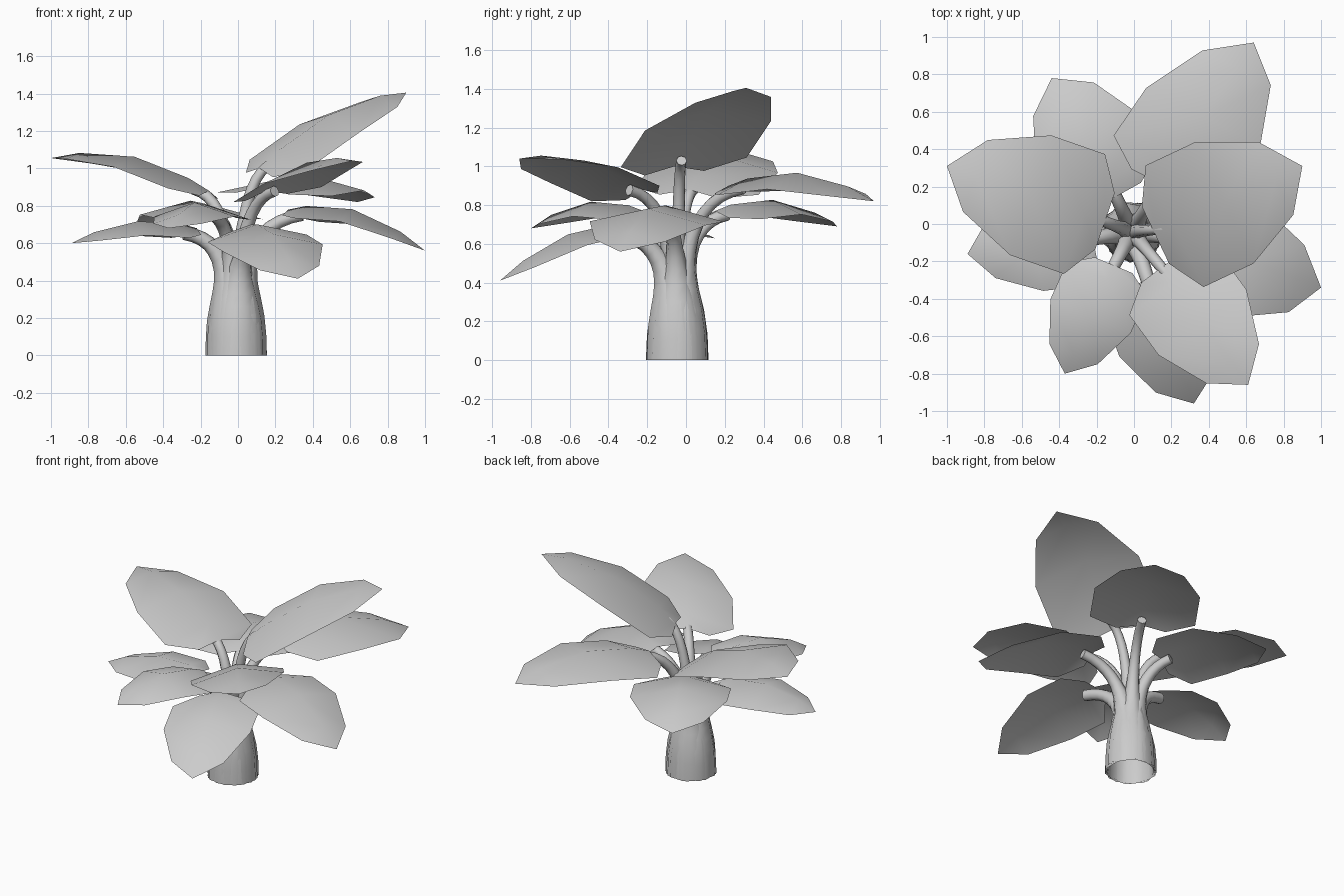
import bpy, bmesh, math
from mathutils import Vector

if "Cube" in bpy.data.objects:
    bpy.data.objects.remove(bpy.data.objects["Cube"])

ROWS = [(0, .47), (.13, 1), (.47, 1), (.82, .6), (1, 0)]   # leaf: position along, half width
SHEATH = [(0, .16), (.1, .157), (.2, .146), (.3, .12), (.4, .083), (.5, .055),
          (.6, .04), (.75, .032), (1, .027), (2, .025)]    # stem: height, radius
CENTRE = Vector((-.01, -.043, 0))


def finish(name, bm):
    me = bpy.data.meshes.new(name)
    bm.to_mesh(me)
    bm.free()
    ob = bpy.data.objects.new(name, me)
    bpy.context.collection.objects.link(ob)
    bpy.ops.object.select_all(action='DESELECT')
    bpy.context.view_layer.objects.active = ob
    ob.select_set(True)
    bpy.ops.object.shade_smooth_by_angle(angle=math.radians(60))


def midrib(base, tip, arch, t):
    return base.lerp(tip, t) + Vector((0, 0, 4 * arch * t * (1 - t)))


# Arched, slightly folded leaf blade
def make_leaf(name, base, tip, side, arch):
    bm = bmesh.new()
    rows = []
    for t, w in ROWS:
        p = midrib(base, tip, arch, t)
        if w == 0:
            rows.append([bm.verts.new(p)] * 3)
            continue
        drop = Vector((0, 0, .075 * w))
        rows.append([bm.verts.new(p - side * w - drop), bm.verts.new(p),
                     bm.verts.new(p + side * w - drop)])
    for a, b in zip(rows, rows[1:]):
        for i in (0, 1):
            ring = [a[i], a[i + 1], b[i + 1]] + ([b[i]] if b[i] != b[i + 1] else [])
            bm.faces.new(ring)
    bm.normal_update()
    for f in bm.faces:
        if f.normal.z < 0:
            f.normal_flip()
    finish(name, bm)


def radius_at(z):
    for (z0, r0), (z1, r1) in zip(SHEATH, SHEATH[1:]):
        if z <= z1:
            return r0 + (r1 - r0) * max(0, z - z0) / (z1 - z0)
    return SHEATH[-1][1]


# Tapered stem: wide overlapping sheath at the foot, bending out to its leaf
def make_stem(name, end, steps=12, sides=8):
    off = Vector((end.x, end.y, 0)) - CENTRE
    d = off.normalized()
    p0 = CENTRE + d * .006
    p1 = p0 + Vector((0, 0, end.z * .65))
    p2 = CENTRE + off * .24 + Vector((0, 0, end.z * .95))
    path = []
    for i in range(steps + 1):
        t = i / steps
        u = 1 - t
        path.append(p0 * u**3 + p1 * (3 * u * u * t) + p2 * (3 * u * t * t) + end * t**3)
    bm = bmesh.new()
    across = Vector((-d.y, d.x, 0))
    rings = []
    for i, p in enumerate(path):
        tan = path[min(i + 1, steps)] - path[max(i - 1, 0)]
        if i == 0:
            tan = Vector((0, 0, 1))
        up = tan.normalized().cross(across)
        r = radius_at(p.z)
        rings.append([bm.verts.new(p + r * (across * math.cos(a) + up * math.sin(a)))
                      for a in (2 * math.pi * k / sides for k in range(sides))])
    for a, b in zip(rings, rings[1:]):
        for k in range(sides):
            n = (k + 1) % sides
            bm.faces.new((a[k], a[n], b[n], b[k]))
    bm.faces.new(rings[-1])
    bmesh.ops.recalc_face_normals(bm, faces=bm.faces)
    finish(name, bm)


# name, blade base, blade tip, half-width vector, arch
LEAVES = [
    ("top_right", (.115, -.06, 1.0), (.90, .31, 1.405), (-.155, .325, .025), .095),
    ("top_left", (-.155, .015, .88), (-1, .31, 1.055), (.11, .32, -.02), .10),
    ("front_right", (.15, -.23, .88), (.61, -.86, 1.04), (.235, .175, .04), .075),
    ("back_right", (.13, .22, .90), (.64, .97, .82), (.305, -.155, -.01), .105),
    ("back_left", (-.09, .15, .77), (-.44, .78, .69), (.27, .15, 0), .095),
    ("front_left", (-.11, -.22, .77), (-.37, -.80, .68), (.215, -.09, 0), .09),
    ("low_left", (-.22, -.08, .68), (-.89, -.16, .60), (.05, -.24, 0), .075),
    ("low_right", (.27, -.07, .78), (1, -.34, .56), (.07, .30, -.01), .105),
    ("low_front", (.07, -.30, .70), (.32, -.96, .41), (.265, .10, .02), .085),
]
for name, base, tip, side, arch in LEAVES:
    base, tip, side = Vector(base), Vector(tip), Vector(side)
    make_leaf("leaf_" + name, base, tip, side, arch)
    make_stem("stem_" + name, midrib(base, tip, arch, .1) - Vector((0, 0, .045)))
